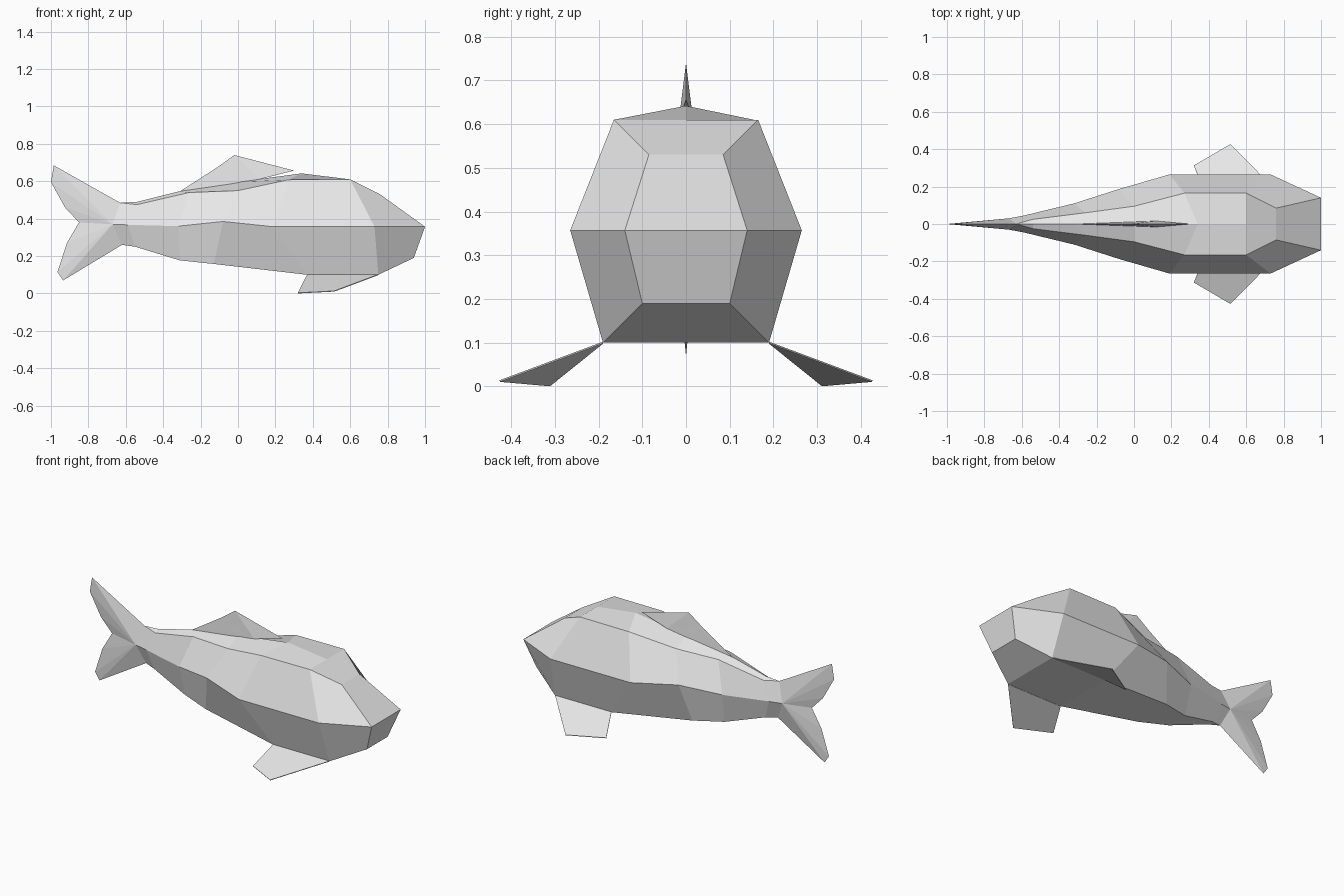
import bpy
import bmesh

if "Cube" in bpy.data.objects:
    bpy.data.objects.remove(bpy.data.objects["Cube"])

# Single flat colour
grey = bpy.data.materials.new("light_grey")
grey.use_nodes = True
COLOUR = (0.8, 0.8, 0.8, 1.0)
grey.diffuse_color = COLOUR
bsdf = next(n for n in grey.node_tree.nodes if n.type == "BSDF_PRINCIPLED")
bsdf.inputs["Base Color"].default_value = COLOUR


def make_object(name, bm):
    """Clean up the bmesh and turn it into a flat shaded object."""
    bmesh.ops.remove_doubles(bm, verts=bm.verts, dist=0.0005)
    bmesh.ops.recalc_face_normals(bm, faces=bm.faces)
    mesh = bpy.data.meshes.new(name)
    bm.to_mesh(mesh)
    bm.free()
    mesh.materials.append(grey)
    obj = bpy.data.objects.new(name, mesh)
    bpy.context.collection.objects.link(obj)
    return obj


def add_face(bm, points):
    """Add a face, skipping repeated points."""
    unique = list(dict.fromkeys(points))
    if len(unique) > 2:
        bm.faces.new([bm.verts.new(p) for p in unique])


# Half sections from nose to tail root: ridge (x, z), then shoulder,
# flank and belly corners as (x, half width, z)
SECTIONS = [
    ((0.76, 0.53), (0.76, 0.085, 0.53), (1.00, 0.14, 0.357), (0.94, 0.10, 0.19)),
    ((0.60, 0.61), (0.60, 0.165, 0.61), (0.73, 0.265, 0.357), (0.75, 0.19, 0.10)),
    ((0.34, 0.642), (0.27, 0.165, 0.608), (0.19, 0.265, 0.357), (0.37, 0.19, 0.10)),
    ((0.00, 0.597), (0.00, 0.095, 0.55), (-0.08, 0.187, 0.385), (-0.13, 0.125, 0.158)),
    ((-0.32, 0.545), (-0.26, 0.06, 0.54), (-0.32, 0.11, 0.36), (-0.31, 0.07, 0.177)),
    ((-0.54, 0.49), (-0.54, 0.025, 0.475), (-0.59, 0.045, 0.367), (-0.55, 0.02, 0.25)),
    ((-0.63, 0.485), (-0.63, 0.0, 0.485), (-0.67, 0.03, 0.37), (-0.62, 0.0, 0.26)),
]


def ring(section):
    (rx, rz), *half = section
    left = [(x, y, z) for x, y, z in half]
    right = [(x, -y if y else 0.0, z) for x, y, z in reversed(half)]
    return [(rx, 0.0, rz)] + left + right


# Body skin and snout
bm = bmesh.new()
rings = [ring(s) for s in SECTIONS]
for a, b in zip(rings, rings[1:]):
    for i in range(7):
        j = (i + 1) % 7
        add_face(bm, [a[i], a[j], b[j], b[i]])
top, tl, ml, bl, br, mr, tr = rings[0]
add_face(bm, [tr, top, tl, ml, mr])
add_face(bm, [mr, ml, bl, br])

# Forked tail, fanned out from the flank corner of the tail root
TAIL = [(-0.63, 0.485), (-0.985, 0.685), (-1.0, 0.595), (-0.925, 0.46),
        (-0.85, 0.38), (-0.915, 0.27), (-0.965, 0.115), (-0.935, 0.07),
        (-0.62, 0.26)]
for side in (1, -1):
    hub = (-0.67, 0.03 * side, 0.37)
    for (x1, z1), (x2, z2) in zip(TAIL, TAIL[1:]):
        add_face(bm, [hub, (x1, 0.0, z1), (x2, 0.0, z2)])
make_object("body_and_tail", bm)

# Dorsal fin, a thin wedge along the ridge
bm = bmesh.new()
back, front = (-0.32, 0.0, 0.54), (0.30, 0.0, 0.657)
crest, step = (-0.02, 0.0, 0.74), (-0.11, 0.0, 0.675)
for side in (1, -1):
    base = (0.12, 0.016 * side, 0.612)
    add_face(bm, [back, base, step])
    add_face(bm, [step, base, crest])
    add_face(bm, [base, front, crest])
add_face(bm, [back, (0.12, 0.016, 0.612), front, (0.12, -0.016, 0.612)])
make_object("dorsal_fin", bm)

# Pectoral fins, thin plates sloping outward from the belly corners
FIN = [(0.37, 0.19, 0.10), (0.75, 0.19, 0.10), (0.515, 0.426, 0.012), (0.32, 0.312, 0.002)]
for name, side in (("left_pectoral_fin", 1), ("right_pectoral_fin", -1)):
    bm = bmesh.new()
    add_face(bm, [(x, y * side, z) for x, y, z in FIN])
    fin = make_object(name, bm)
    thick = fin.modifiers.new("thickness", "SOLIDIFY")
    thick.thickness = 0.004
    thick.offset = 0
